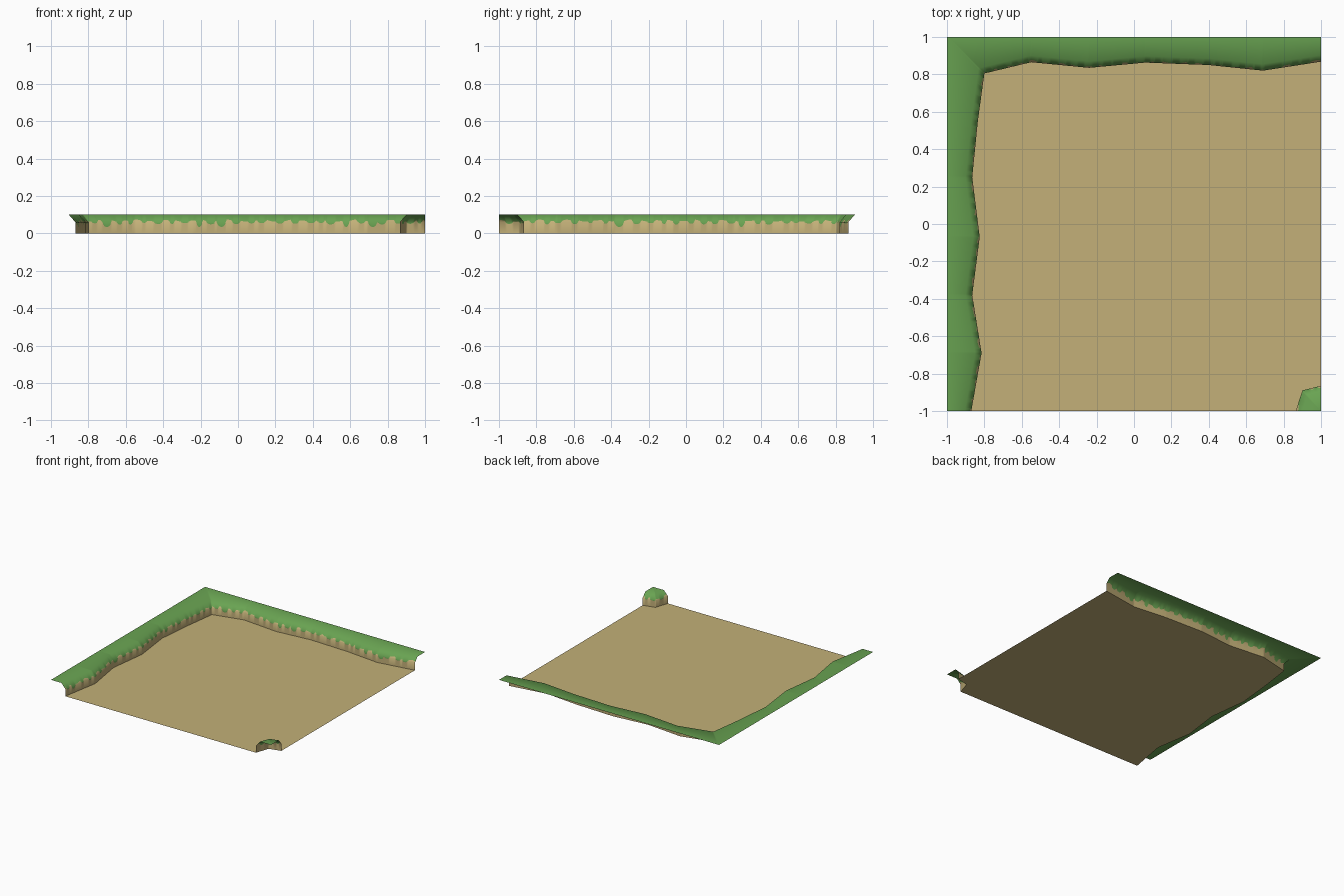
import bpy, bmesh, math, random
from mathutils import Vector

if "Cube" in bpy.data.objects:
    bpy.data.objects.remove(bpy.data.objects["Cube"])

random.seed(4)
RIM, TOP, FLARE = 0.06, 0.10, 0.035   # wall height, lip height, lip overhang


def material(name, rgb):
    m = bpy.data.materials.new(name)
    m.diffuse_color = (*rgb, 1)
    m.use_nodes = True
    m.node_tree.nodes["Principled BSDF"].inputs["Base Color"].default_value = m.diffuse_color
    return m


SAND = material("sand", (0.546, 0.434, 0.188))
GRASS = material("grass green", (0.141, 0.366, 0.084))


def finish(bm, name, mats, smooth):
    me = bpy.data.meshes.new(name)
    bm.to_mesh(me)
    bm.free()
    for m in mats:
        me.materials.append(m)
    for p in me.polygons:
        p.use_smooth = smooth
    ob = bpy.data.objects.new(name, me)
    bpy.context.collection.objects.link(ob)
    return ob


def lip_points(path, end_dirs):
    """Path moved to its left by FLARE, the ends kept on the tile border."""
    out = []
    for i, p in enumerate(path):
        if i in (0, len(path) - 1):
            out.append(p + Vector(end_dirs[0 if i == 0 else 1]) * FLARE)
            continue
        a, b = (p - path[i - 1]).normalized(), (path[i + 1] - p).normalized()
        n = Vector((-(a + b).y, (a + b).x)).normalized()
        out.append(p + n * FLARE / max(0.6, n.dot(Vector((-a.y, a.x)))))
    return out


def drip_line(length):
    """Height of the ragged grass edge as a function of distance along the wall."""
    drips, s = [], 0.03
    while s < length:
        depth = 0.034 if random.random() < 0.12 else random.uniform(0.046, 0.056)
        drips.append((s, random.uniform(0.014, 0.026), depth))
        s += random.uniform(0.05, 0.1)

    def height(s):
        z = 0.068 + 0.004 * math.sin(s * 37) + 0.002 * math.sin(s * 91)
        for c, w, low in drips:
            t = (s - c) / w
            if abs(t) < 1:
                z = min(z, z - (z - low) * math.sqrt(1 - t * t))
        return z if abs(z - RIM) > 0.002 else RIM + 0.002
    return height


def bank(name, path, end_dirs, outer):
    """Wall with a flared grassy lip and a flat top reaching the tile border."""
    path = [Vector(p) for p in path]
    lip = lip_points(path, end_dirs)
    outer = [Vector(p) for p in outer]
    edge = drip_line(sum((b - a).length for a, b in zip(path, path[1:])))
    bm = bmesh.new()
    prev, s = None, 0.0
    for i in range(len(path) - 1):
        seg = (path[i + 1] - path[i]).length
        n = max(2, round(seg / 0.006))
        last = i == len(path) - 2
        for k in range(n + (1 if last else 0)):
            t = k / n
            p, l, o = (q[i].lerp(q[i + 1], t) for q in (path, lip, outer))
            z = edge(s + seg * t)
            col = []
            for h in (0, min(z, RIM), max(z, RIM), TOP):
                xy = p.lerp(l, max(0, h - RIM) / (TOP - RIM))
                col.append(bm.verts.new((xy.x, xy.y, h)))
            col.append(bm.verts.new((o.x, o.y, TOP)))
            if prev:
                for r in range(4):
                    f = bm.faces.new((prev[0][r], col[r], col[r + 1], prev[0][r + 1]))
                    green = r > 1 or (r == 1 and prev[1] + z < 2 * RIM)
                    f.material_index = int(green)
            prev = (col, z)
        s += seg
    bmesh.ops.remove_doubles(bm, verts=bm.verts, dist=1e-5)
    return finish(bm, name, [SAND, GRASS], True)


# Foot lines of the two banks
main = [(-0.87, -1), (-0.815, -0.69), (-0.865, -0.38), (-0.825, -0.07),
        (-0.865, 0.25), (-0.835, 0.55), (-0.8, 0.805), (-0.55, 0.865),
        (-0.24, 0.835), (0.06, 0.863), (0.4, 0.85), (0.69, 0.82), (1, 0.868)]
corner = [(1, -0.865), (0.9, -0.89), (0.865, -1)]

# Long bank along the left and back borders
bend = 6
border = [(-1, y) for _, y in main[:bend]] + [(-1, 1)] + [(x, 1) for x, _ in main[bend + 1:]]
bank("grass_bank", main, [(-1, 0), (0, 1)], border)

# Small bank in the front right corner
bank("corner_bank", corner, [(0, -1), (1, 0)], [(1, -1)] * 3)

# Flat sandy ground inside the banks
bm = bmesh.new()
bm.faces.new([bm.verts.new((x, y, 0)) for x, y in reversed(main + corner)])
bmesh.ops.recalc_face_normals(bm, faces=bm.faces)
bm.normal_update()
for f in bm.faces:
    if f.normal.z < 0:
        f.normal_flip()
bmesh.ops.triangulate(bm, faces=bm.faces)
finish(bm, "ground", [SAND], False)
